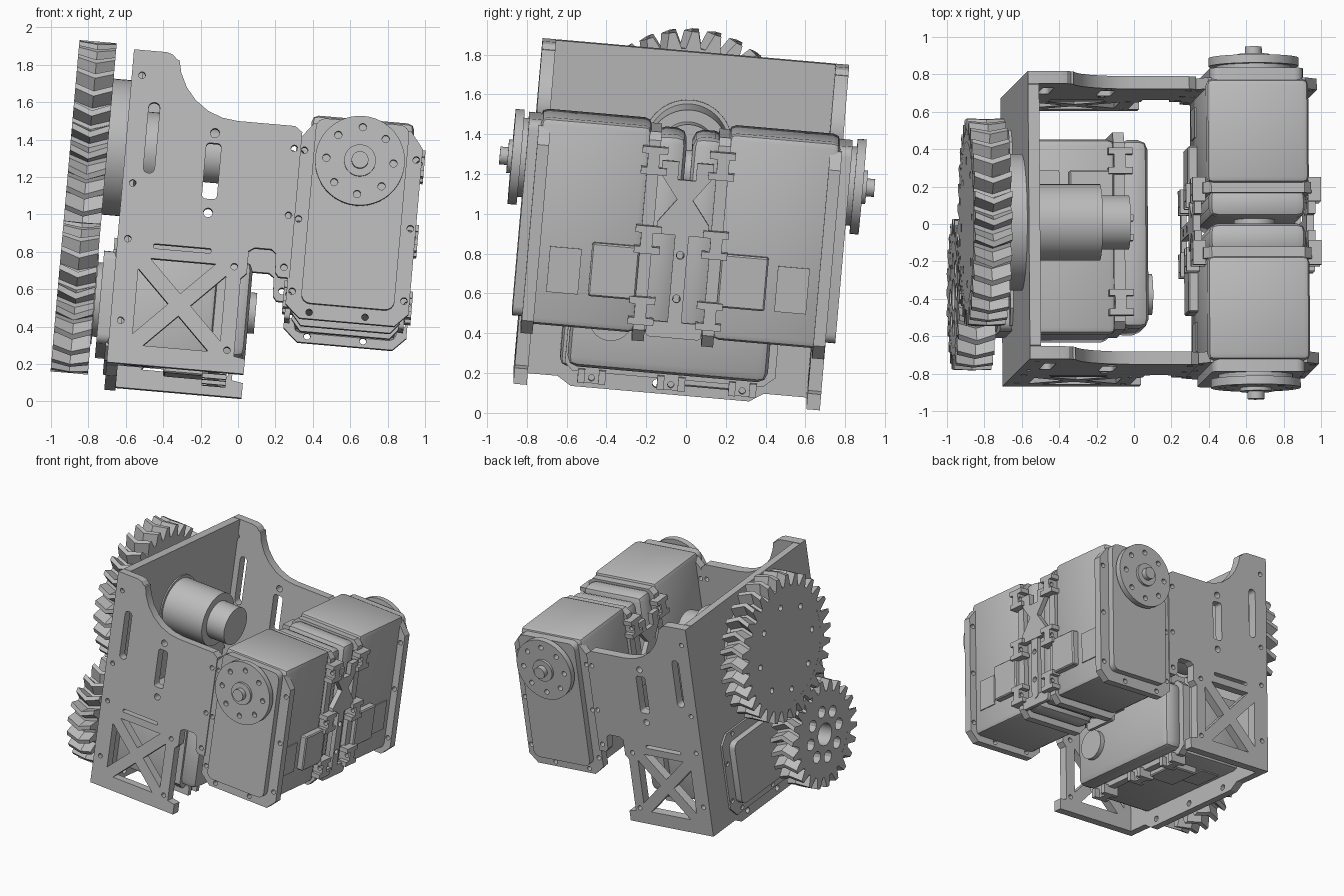
import bpy, bmesh, math
from mathutils import Matrix, Vector

cube = bpy.data.objects.get("Cube")
if cube:
    bpy.data.objects.remove(cube, do_unlink=True)

grey = bpy.data.materials.new("plain grey")
grey.use_nodes = True
grey.diffuse_color = (0.5, 0.5, 0.5, 1)
grey.node_tree.nodes["Principled BSDF"].inputs["Base Color"].default_value = (0.5, 0.5, 0.5, 1)

# Whole assembly leans slightly about two axes
TILT = math.radians(5)
WORLD = (Matrix.Translation((0, 0, 0.95)) @ Matrix.Rotation(TILT, 4, 'Y')
         @ Matrix.Rotation(-TILT, 4, 'X'))
MID = -0.022          # symmetry plane of the assembly
made = []


def frame(origin, x, y, z):
    m = Matrix((x, y, z)).transposed().to_4x4()
    m.translation = Vector(origin)
    return WORLD @ m


X, Y, Z = Vector((1, 0, 0)), Vector((0, 1, 0)), Vector((0, 0, 1))
BASE = frame((0, 0, 0), X, Y, Z)


def finish(name, bm, m):
    bmesh.ops.transform(bm, matrix=m, verts=bm.verts)
    bmesh.ops.recalc_face_normals(bm, faces=bm.faces)
    mesh = bpy.data.meshes.new(name)
    bm.to_mesh(mesh)
    bm.free()
    mesh.materials.clear()
    mesh.materials.append(grey)
    ob = bpy.data.objects.new(name, mesh)
    bpy.context.collection.objects.link(ob)
    made.append(ob)


def box(name, m, lo, hi, bevel=0.0, segs=2):
    bm = bmesh.new()
    lo, hi = Vector(lo), Vector(hi)
    bmesh.ops.create_cube(bm, size=1)
    for v in bm.verts:
        v.co = Vector([(lo[i] + hi[i]) / 2 + v.co[i] * (hi[i] - lo[i]) for i in range(3)])
    if bevel:
        bmesh.ops.bevel(bm, geom=bm.edges[:], offset=bevel, segments=segs,
                        affect='EDGES', profile=0.5)
    finish(name, bm, m)


def cyl(name, m, centre, r, z0, z1, sides=40):
    bm = bmesh.new()
    at = Matrix.Translation((centre[0], centre[1], (z0 + z1) / 2))
    bmesh.ops.create_cone(bm, cap_ends=True, segments=sides, radius1=r, radius2=r,
                          depth=z1 - z0, matrix=at)
    finish(name, bm, m)


def circle(cx, cy, r, n=12):
    return [(cx + r * math.cos(i * math.tau / n), cy + r * math.sin(i * math.tau / n))
            for i in range(n)]


def round_rect(x0, x1, y0, y1, r, n=5):
    pts = []
    for k, (cx, cy) in enumerate([(x1 - r, y1 - r), (x0 + r, y1 - r),
                                  (x0 + r, y0 + r), (x1 - r, y0 + r)]):
        for i in range(n):
            a = (k + i / (n - 1)) * math.pi / 2
            pts.append((cx + r * math.cos(a), cy + r * math.sin(a)))
    return pts


def plate(name, m, outline, holes, z0, z1):
    # Flat profile with holes, given thickness
    c = bpy.data.curves.new(name, 'CURVE')
    c.dimensions, c.fill_mode, c.extrude = '2D', 'BOTH', (z1 - z0) / 2
    for loop in [outline] + holes:
        s = c.splines.new('POLY')
        s.points.add(len(loop) - 1)
        for p, (x, y) in zip(s.points, loop):
            p.co = (x, y, 0, 1)
        s.use_cyclic_u = True
    tmp = bpy.data.objects.new(name, c)
    mesh = bpy.data.meshes.new_from_object(tmp)
    bm = bmesh.new()
    bm.from_mesh(mesh)
    bmesh.ops.remove_doubles(bm, verts=bm.verts, dist=1e-5)
    bpy.data.objects.remove(tmp)
    bpy.data.meshes.remove(mesh)
    finish(name, bm, m @ Matrix.Translation((0, 0, (z0 + z1) / 2)))


def servo(tag, m):
    # Local axes: width, length (horn near the + end), depth into the case
    plate(tag + "_bezel", m, round_rect(-0.25, 0.25, -0.78, 0.215, 0.05), [], 0, 0.08)
    rim = [(-0.25, -0.86), (0.26, -0.86), (0.33, -0.79), (0.33, 0.1), (0.26, 0.19),
           (-0.26, 0.19), (-0.33, 0.1), (-0.33, -0.79)]
    screws = [circle(s * 0.3, y, 0.018) for s in (-1, 1) for y in (0.04, -0.33, -0.72)]
    screws += [circle(x, -0.825, 0.018) for x in (-0.2, 0.1)]
    plate(tag + "_front_flange", m, rim, screws, 0.05, 0.11)
    box(tag + "_case", m, (-0.275, -0.81, 0.06), (0.275, 0.235, 0.62), 0.035)
    # Rear flange with screw ears
    half = [(0.24, -0.85), (0.29, -0.79)]
    ears = [(-0.76, -0.62), (-0.4, -0.26), (0.0, 0.14)]
    for a, b in ears:
        half += [(0.29, a), (0.345, a), (0.345, b), (0.29, b)]
    half += [(0.29, 0.17), (0.25, 0.21)]
    holes = [circle(s * 0.318, (a + b) / 2, 0.016) for s in (-1, 1) for a, b in ears]
    plate(tag + "_rear_flange", m, half + [(-x, y) for x, y in reversed(half)],
          holes, 0.61, 0.67)
    for s in (-1, 1):
        for a, b in ears:
            for y in (a, b - 0.035):
                box(tag + "_ear_clip", m, (s * 0.31 - 0.035, y, 0.58),
                    (s * 0.31 + 0.035, y + 0.035, 0.71))
        box(tag + "_side_block", m, (s * 0.295 - 0.03, -0.64, 0.37),
            (s * 0.295 + 0.03, -0.37, 0.61), 0.008, 1)
        box(tag + "_side_pad", m, (s * 0.275 - 0.008, -0.64, 0.16),
            (s * 0.275 + 0.008, -0.41, 0.32))
    box(tag + "_rear_cap", m, (-0.26, -0.81, 0.64), (0.26, 0.2, 0.8), 0.05)
    cyl(tag + "_rear_boss", m, (0, 0), 0.11, 0.78, 0.835)
    # Output horn
    ring = [circle(*p, 0.02) for p in circle(0, 0, 0.18, 8)]
    plate(tag + "_horn", m, circle(0, 0, 0.24, 48), ring, -0.07, -0.025)
    cyl(tag + "_horn_neck", m, (0, 0), 0.2, -0.03, 0.01)
    cyl(tag + "_horn_hub", m, (0, 0), 0.085, -0.09, -0.02)
    cyl(tag + "_horn_shaft", m, (0, 0), 0.045, -0.13, -0.02)


servo("front_servo", frame((0.62, MID - 0.815, 0.316), X, Z, Y))
servo("back_servo", frame((0.62, MID + 0.815, 0.316), X, Z, -Y))
servo("drive_servo", frame((-0.70, -0.335, -0.5), Z, -Y, X))

# Side plates
outline = [(-0.635, -0.87), (0.1, -0.87), (0.1, -0.79), (0.04, -0.78), (0.04, -0.36),
           (0.07, -0.33), (0.07, -0.21), (0.1, -0.19), (0.19, -0.19), (0.215, -0.21),
           (0.22, -0.31), (0.24, -0.335), (0.30, -0.335), (0.30, 0.45), (0.26, 0.48),
           (-0.05, 0.48)]
outline += [(-0.05 - 0.34 * math.sin(a), 0.82 - 0.34 * math.cos(a))
            for a in (0.25, 0.5, 0.75, 1.0, 1.25, 1.45)]
outline += [(-0.4, 0.78), (-0.425, 0.805), (-0.46, 0.815), (-0.635, 0.815)]
cutouts = [round_rect(-0.53, -0.47, 0.16, 0.54, 0.028),
           round_rect(-0.205, -0.125, 0.05, 0.35, 0.02),
           circle(-0.165, 0.405, 0.025), circle(-0.165, -0.024, 0.025),
           round_rect(-0.44, -0.13, -0.24, -0.215, 0.01)]
cutouts += [circle(x, y, 0.018) for x, y in
            [(-0.58, 0.68), (-0.58, 0.1), (-0.58, -0.2), (-0.58, -0.64), (0.265, 0.36),
             (0.265, 0.0), (0.265, -0.28), (0.0, -0.3), (0.0, -0.75)]]
# Four triangles leave a cross brace
for k in range(4):
    a = k * math.pi / 2
    cutouts.append([(-0.275 + x * math.cos(a) - y * math.sin(a),
                     -0.53 + x * math.sin(a) + y * math.cos(a))
                    for x, y in [(0, 0.06), (0.175, 0.235), (-0.175, 0.235)]])
for tag, s in (("front", -1), ("back", 1)):
    plate(tag + "_side_plate", frame((0, MID + s * 0.739, 0), X, Z, -Y),
          outline, cutouts, -0.034, 0.034)

# Gear mounting plate
base = [(-0.74, -0.87), (-0.55, -0.87), (-0.48, -0.915), (0.42, -0.915), (0.49, -0.87),
        (0.74, -0.87), (0.74, 0.78), (0.70, 0.815), (-0.70, 0.815), (-0.74, 0.78)]
base_holes = [circle(v, -0.865, 0.022) for v in (-0.42, -0.05, 0.33)]
plate("mounting_plate", frame((-0.605, MID, 0), Y, Z, X), base, base_holes, -0.03, 0.03)

# Bearing and its housing
HUB = frame((0, MID, 0.35), Y, Z, X)
cyl("bearing_flange", HUB, (0, 0), 0.365, -0.73, -0.63, 56)
cyl("bearing_collar", HUB, (0, 0), 0.225, -0.58, -0.565, 48)
cyl("housing_barrel", HUB, (0, 0), 0.205, -0.58, -0.215, 48)
cyl("housing_end", HUB, (0, 0), 0.145, -0.22, -0.06, 48)


def gear(name, m, teeth, root, tip, holes, phase):
    # Toothed rim with a chevron, plus a drilled web
    bm = bmesh.new()
    inner, rings = root - 0.04, []
    for z, lag in ((-0.93, 0), (-0.83, 1), (-0.73, 0)):
        out, inn = [], []
        for i in range(teeth):
            for f, r in ((0, root), (0.22, root), (0.44, tip), (0.72, tip)):
                a = (i + f + phase + 0.35 * lag) * math.tau / teeth
                d = Vector((math.cos(a), math.sin(a), 0))
                out.append(bm.verts.new(d * r + Z * z))
                inn.append(bm.verts.new(d * inner + Z * z))
        rings.append((out, inn))
    n = teeth * 4
    strips = [(rings[0][0], rings[1][0]), (rings[1][0], rings[2][0]), rings[0], rings[2]]
    for p, q in strips:
        for i in range(n):
            j = (i + 1) % n
            bm.faces.new((p[i], p[j], q[j], q[i]))
    finish(name + "_teeth", bm, m)
    plate(name + "_web", m, circle(0, 0, inner + 0.001, 64), holes, -0.929, -0.731)


gear("large_gear", HUB, 30, 0.47, 0.555,
     [circle(*p, 0.022) for p in circle(0, 0, 0.33, 8)], 0)
pinion_holes = [circle(0, 0, 0.085, 24)] + [circle(*p, 0.045) for p in circle(0, 0, 0.18, 8)]
gear("pinion", frame((0, -0.335, -0.5), Y, Z, X), 22, 0.325, 0.405, pinion_holes, 0.3)

# Link bracket between the two upper servos
for tag, u in (("inner", 0.31), ("outer", 0.92)):
    m = frame((u, MID, 0), Y, Z, X)
    hourglass = [(-0.13, 0.02), (0.13, 0.02), (0.13, 0.08), (0.04, 0.2), (0.13, 0.32),
                 (0.13, 0.39), (0.045, 0.39), (0.045, 0.3), (-0.045, 0.3), (-0.045, 0.39),
                 (-0.13, 0.39), (-0.13, 0.32), (-0.04, 0.2), (-0.13, 0.08)]
    plate(tag + "_link_bracket", m, hourglass, [], -0.02, 0.02)
    plate(tag + "_link_rail", m, round_rect(-0.035, 0.035, -0.45, 0.06, 0.03),
          [circle(0, -0.08, 0.02), circle(0, -0.3, 0.02)], -0.02, 0.015)
    plate(tag + "_lower_tie", m, round_rect(-0.14, 0.14, -0.5, -0.42, 0.02), [], -0.02, 0.01)

# Smooth the round parts, keep hard edges
for ob in bpy.context.selected_objects:
    ob.select_set(False)
for ob in made:
    ob.select_set(True)
bpy.context.view_layer.objects.active = made[0]
bpy.ops.object.shade_smooth_by_angle(angle=math.radians(28))
